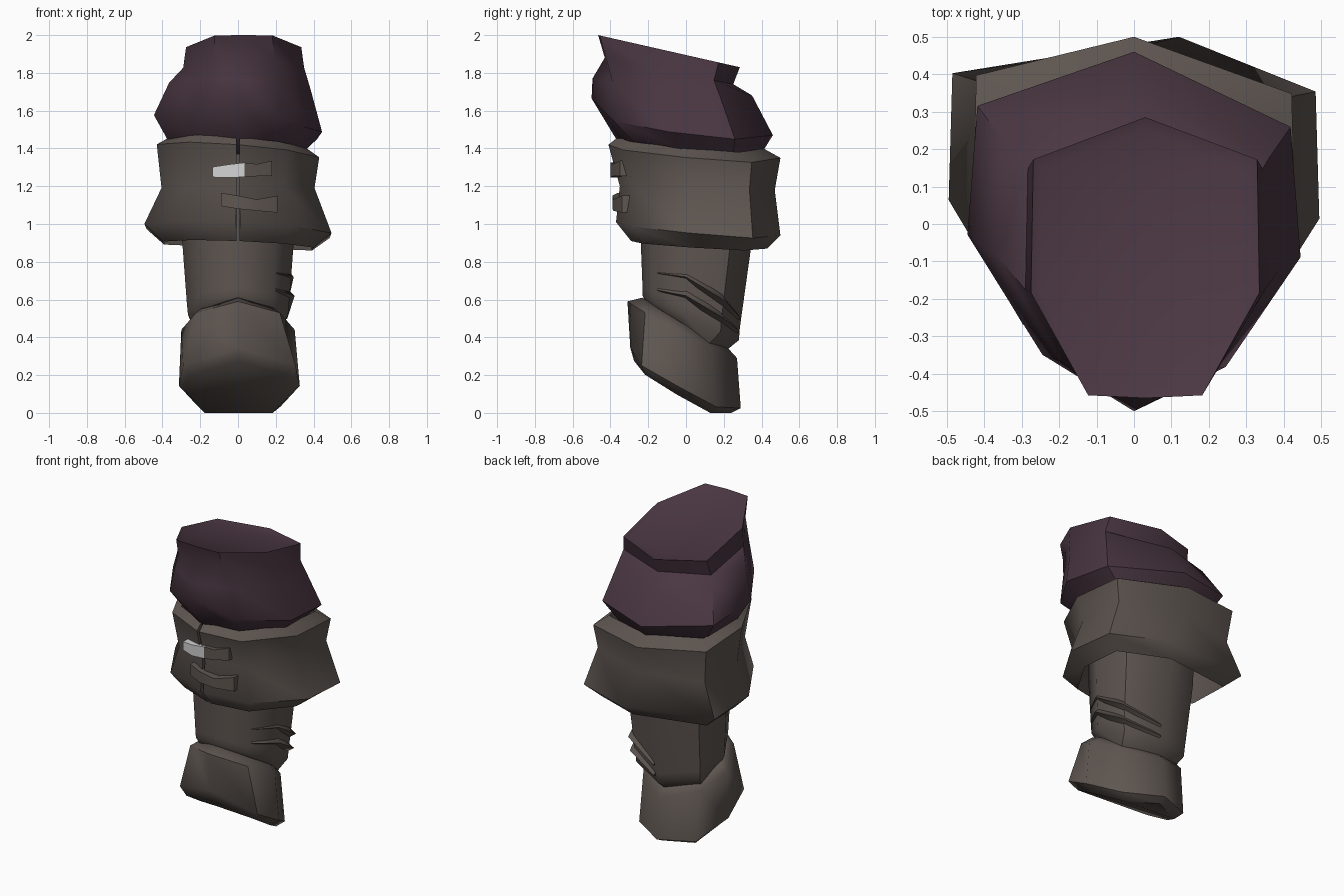
import bpy, bmesh, math
from mathutils import Vector

cube = bpy.data.objects.get("Cube")
if cube:
    bpy.data.objects.remove(cube)


def material(name, rgb):
    m = bpy.data.materials.new(name)
    m.use_nodes = True
    m.diffuse_color = (*rgb, 1)
    bsdf = m.node_tree.nodes["Principled BSDF"]
    bsdf.inputs["Base Color"].default_value = (*rgb, 1)
    bsdf.inputs["Roughness"].default_value = 0.9
    return m


BROWN = material("brown leather", (0.112, 0.092, 0.081))
PURPLE = material("plum cloth", (0.069, 0.038, 0.054))
SILVER = material("pale metal", (0.65, 0.65, 0.65))

# Half plans, front to back, in unit coordinates
SHIELD = [(0, -1), (.55, -.72), (1, -.08), (.94, .64), (0, 1)]
CUFF_END = [(0, -1), (.5, -.98), (1, -.25), (.98, .7), (0, 1)]
SPLIT = [(.02, -1), (.6, -.8), (1, -.06), (.98, .72), (0, 1)]
RIM = [(0, -1), (.74, -.6), (1, 0), (.72, .58), (0, 1)]
HOOF = [(0, -1), (.93, -.7), (1, -.05), (.68, .62), (0, 1)]
LEG = [(0, -1), (.68, -.78), (1, -.15), (.86, .62), (0, 1)]


def ring(plan, width, front, back, z_front, z_back, dx=0, roll=0, peak=0, apex=0,
         floor=0, skew=0):
    """Mirrored tilted outline; peak lifts the front point, apex shifts the back point."""
    full = plan + [(-x, y) for x, y in reversed(plan) if x > 0]
    points = []
    for u, v in full:
        t = (v + 1) / 2
        x = u * width + dx + (apex if v == 1 else 0)
        z = z_front + (z_back - z_front) * t + roll * u * width
        z = max(z + (peak if v == -1 else 0), floor)
        points.append(Vector((x, front + (back - front) * t + skew * u, z)))
    return points


def loft(name, rings, mat, split=False, angle=50):
    """Skin rings; split leaves the outline open and closes the profile instead."""
    bm = bmesh.new()
    rows = [[bm.verts.new(p) for p in r] for r in rings]
    n = len(rows[0])
    pairs = list(zip(rows, rows[1:] + rows[:1]))
    for a, b in pairs if split else pairs[:-1]:
        for i in range(n - 1 if split else n):
            j = (i + 1) % n
            bm.faces.new((a[i], a[j], b[j], b[i]))
    ends = ([r[0] for r in rows], [r[-1] for r in rows]) if split else (rows[0], rows[-1])
    for end in ends:
        bm.faces.new(end)
    bmesh.ops.recalc_face_normals(bm, faces=bm.faces)
    mesh = bpy.data.meshes.new(name)
    bm.to_mesh(mesh)
    bm.free()
    mesh.materials.append(mat)
    obj = bpy.data.objects.new(name, mesh)
    bpy.context.collection.objects.link(obj)
    bpy.ops.object.select_all(action='DESELECT')
    obj.select_set(True)
    bpy.context.view_layer.objects.active = obj
    bpy.ops.object.shade_smooth_by_angle(angle=math.radians(angle))


# Puffed cloth sleeve with a slanted, slightly recessed top
loft("sleeve", [
    ring(CUFF_END, .28, -.43, .25, 1.98, 1.82, dx=.03),
    ring(CUFF_END, .305, -.465, .285, 2.0, 1.83, dx=.03),
    ring(CUFF_END, .32, -.43, .25, 1.88, 1.74, dx=.03),
    ring(SHIELD, .375, -.495, .35, 1.77, 1.68, dx=.01, roll=-.05, skew=-.02),
    ring(SHIELD, .445, -.5, .46, 1.585, 1.47, roll=-.1, peak=.08, skew=-.03),
    ring(SHIELD, .37, -.37, .41, 1.45, 1.39, roll=-.05, skew=-.02),
    ring(SHIELD, .33, -.31, .37, 1.38, 1.34),
], PURPLE, angle=46)

# Flared collar, split down the front
loft("collar", [
    ring(SPLIT, .36, -.36, .41, 1.46, 1.40, roll=-.08, skew=-.02),
    ring(SPLIT, .43, -.41, .50, 1.42, 1.35, roll=-.08, skew=-.025),
    ring(SPLIT, .405, -.35, .47, 1.20, 1.18, skew=-.02),
    ring(SPLIT, .495, -.37, .50, 1.01, .94, roll=-.05, apex=.12, skew=-.025),
    ring(SPLIT, .40, -.29, .43, .91, .87, roll=-.04, apex=.08, skew=-.02),
    ring(SPLIT, .34, -.27, .39, 1.1, 1.1),
], BROWN, split=True, angle=60)

# Plain tapering shaft, tucked into the foot cuff
loft("shaft", [
    ring(LEG, .31, -.25, .37, 1.37, 1.35),
    ring(LEG, .295, -.24, .345, .92, .88),
    ring(LEG, .27, -.23, .285, .66, .45),
    ring(LEG, .265, -.23, .28, .62, .385),
    ring(LEG, .23, -.20, .20, .57, .32),
], BROWN)

# Slanted foot cuff with a bevelled underside that flattens at the heel
loft("foot_cuff", [
    ring(RIM, .25, -.23, .22, .61, .345, skew=-.02),
    ring(RIM, .30, -.31, .27, .59, .29, skew=-.03),
    ring(HOOF, .32, -.295, .29, .30, -.03, dx=.007, peak=.045, floor=.025, skew=-.03),
    ring(HOOF, .265, -.275, .24, .25, -.07, dx=.003, peak=.025, skew=-.02),
], BROWN, angle=56)


# Sagging folds on the left side of the shaft
def fold(name, path, height):
    rings = []
    for x, y, z in path:
        out = Vector((x, y, 0)).normalized()
        p = Vector((x, y, z))
        up = Vector((0, 0, height))
        rings.append([p + up - out * .05, p + out * .02, p - up * .5 - out * .05])
    loft(name, rings, BROWN)


fold("upper_fold", [(.19, -.14, .74), (.275, 0, .72), (.25, .2, .59), (.03, .27, .5)], .08)
fold("lower_fold", [(.19, -.14, .65), (.28, 0, .62), (.245, .19, .50), (.03, .265, .43)], .07)


# Straps bridging the collar opening
def strap(name, stations, mat, thick=.05):
    rings = [[Vector((x, y + dy, z + dz)) for dy, dz in
              ((0, -h), (0, h), (thick, h), (thick, -h))] for x, y, z, h in stations]
    loft(name, rings, mat, angle=25)


strap("upper_strap_tip", [(-.135, -.37, 1.275, .027), (-.05, -.40, 1.28, .035),
                          (.035, -.40, 1.287, .038)], SILVER)
strap("upper_strap", [(.035, -.40, 1.287, .038), (.10, -.385, 1.285, .032),
                      (.18, -.35, 1.295, .04)], BROWN)
strap("lower_strap", [(-.09, -.36, 1.13, .035), (.0, -.39, 1.115, .035),
                      (.10, -.385, 1.10, .03), (.21, -.34, 1.105, .045)], BROWN)
